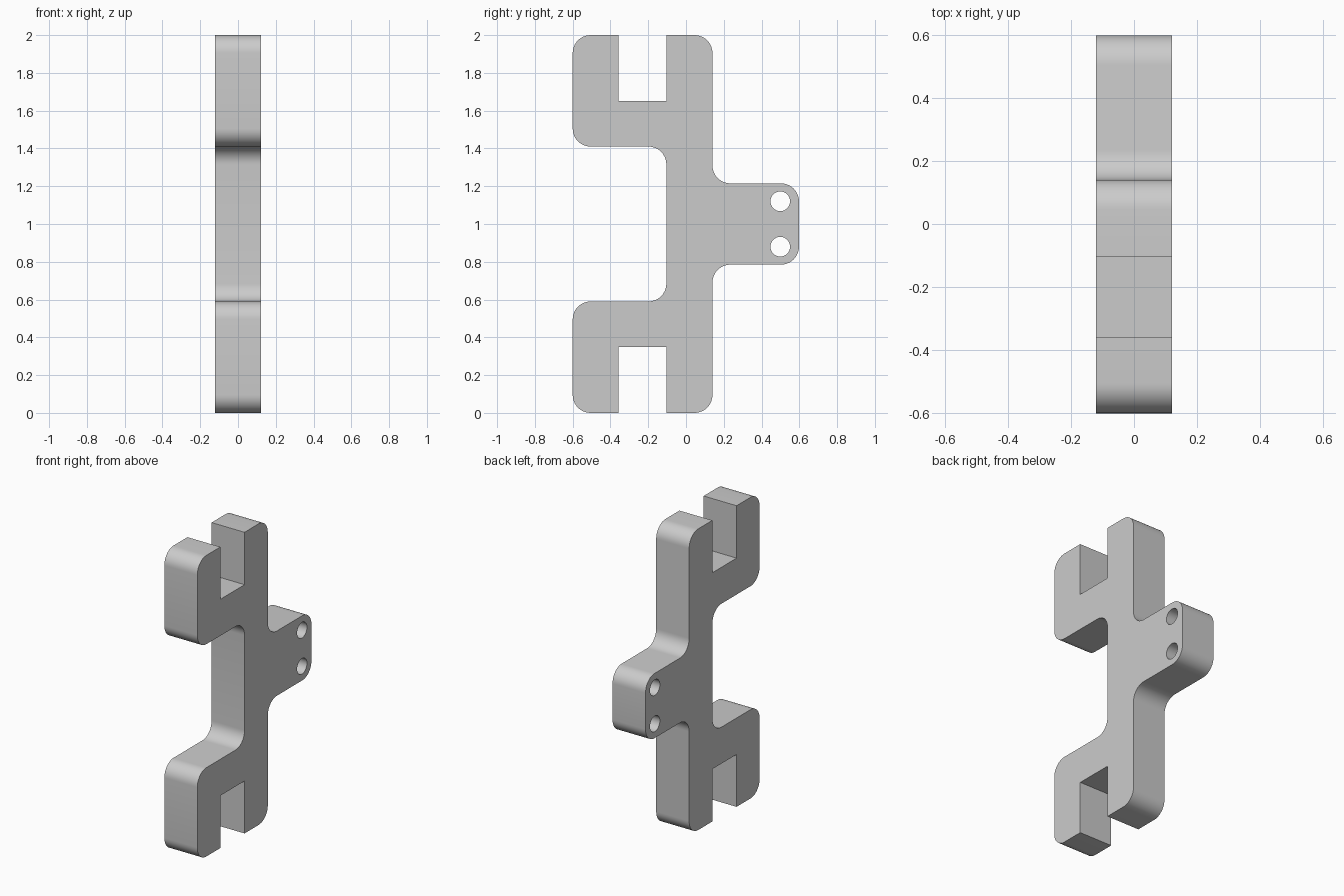
import bpy, bmesh, math
from mathutils import Vector

cube = bpy.data.objects.get("Cube")
if cube:
    bpy.data.objects.remove(cube)

HALF_WIDTH = 0.121
MID_Z = 1.0
R = 0.095          # radius of every rounded corner

# Upper half of the outline: (y, height above the middle, corner radius)
upper = [
    (0.598, 0.215, R), (0.14, 0.215, R),             # rear tab
    (0.14, 1.0, R), (-0.104, 1.0, 0),                # spine top
    (-0.104, 0.652, 0), (-0.358, 0.652, 0),          # slot
    (-0.358, 1.0, 0), (-0.6, 1.0, R),                # front prong
    (-0.6, 0.41, R), (-0.104, 0.41, R),              # arm underside
]
outline = upper + [(y, -z, r) for y, z, r in reversed(upper)]


def rounded(corners, steps=10):
    """Replace each corner that has a radius with a tangent arc."""
    points = []
    for i, (y, z, r) in enumerate(corners):
        p = Vector((y, z))
        if not r:
            points.append(p)
            continue
        a = (Vector(corners[i - 1][:2]) - p).normalized()
        b = (Vector(corners[(i + 1) % len(corners)][:2]) - p).normalized()
        centre = p + (a + b) * r
        for k in range(steps + 1):
            t = math.pi / 2 * k / steps
            points.append(centre - b * r * math.cos(t) - a * r * math.sin(t))
    return points


def circle(y, z, r, sides=32):
    return [Vector((y + r * math.cos(math.tau * k / sides),
                    z + r * math.sin(math.tau * k / sides))) for k in range(sides)]


# Flat plate with two pin holes, then thickened across x
bm = bmesh.new()
loops = [rounded(outline)] + [circle(0.499, s * 0.12, 0.052) for s in (1, -1)]
for loop in loops:
    verts = [bm.verts.new((-HALF_WIDTH, p.x, MID_Z + p.y)) for p in loop]
    for i, v in enumerate(verts):
        bm.edges.new((verts[i - 1], v))
bmesh.ops.triangle_fill(bm, edges=bm.edges[:], use_beauty=True, normal=(1, 0, 0))
side = bmesh.ops.extrude_face_region(bm, geom=bm.faces[:], use_keep_orig=True)
moved = [g for g in side["geom"] if isinstance(g, bmesh.types.BMVert)]
bmesh.ops.translate(bm, verts=moved, vec=(2 * HALF_WIDTH, 0, 0))
bmesh.ops.recalc_face_normals(bm, faces=bm.faces[:])

mesh = bpy.data.meshes.new("slotted_bracket")
bm.to_mesh(mesh)
bm.free()
bracket = bpy.data.objects.new("slotted_bracket", mesh)
bpy.context.collection.objects.link(bracket)

# Plain grey finish
grey = bpy.data.materials.new("plain_grey")
grey.use_nodes = True
colour = (0.6, 0.6, 0.6, 1)
grey.diffuse_color = colour
grey.node_tree.nodes["Principled BSDF"].inputs["Base Color"].default_value = colour
mesh.materials.append(grey)

# Smooth arcs and holes, crisp edges elsewhere
bpy.ops.object.select_all(action="DESELECT")
bracket.select_set(True)
bpy.context.view_layer.objects.active = bracket
bpy.ops.object.shade_smooth_by_angle(angle=math.radians(30))
